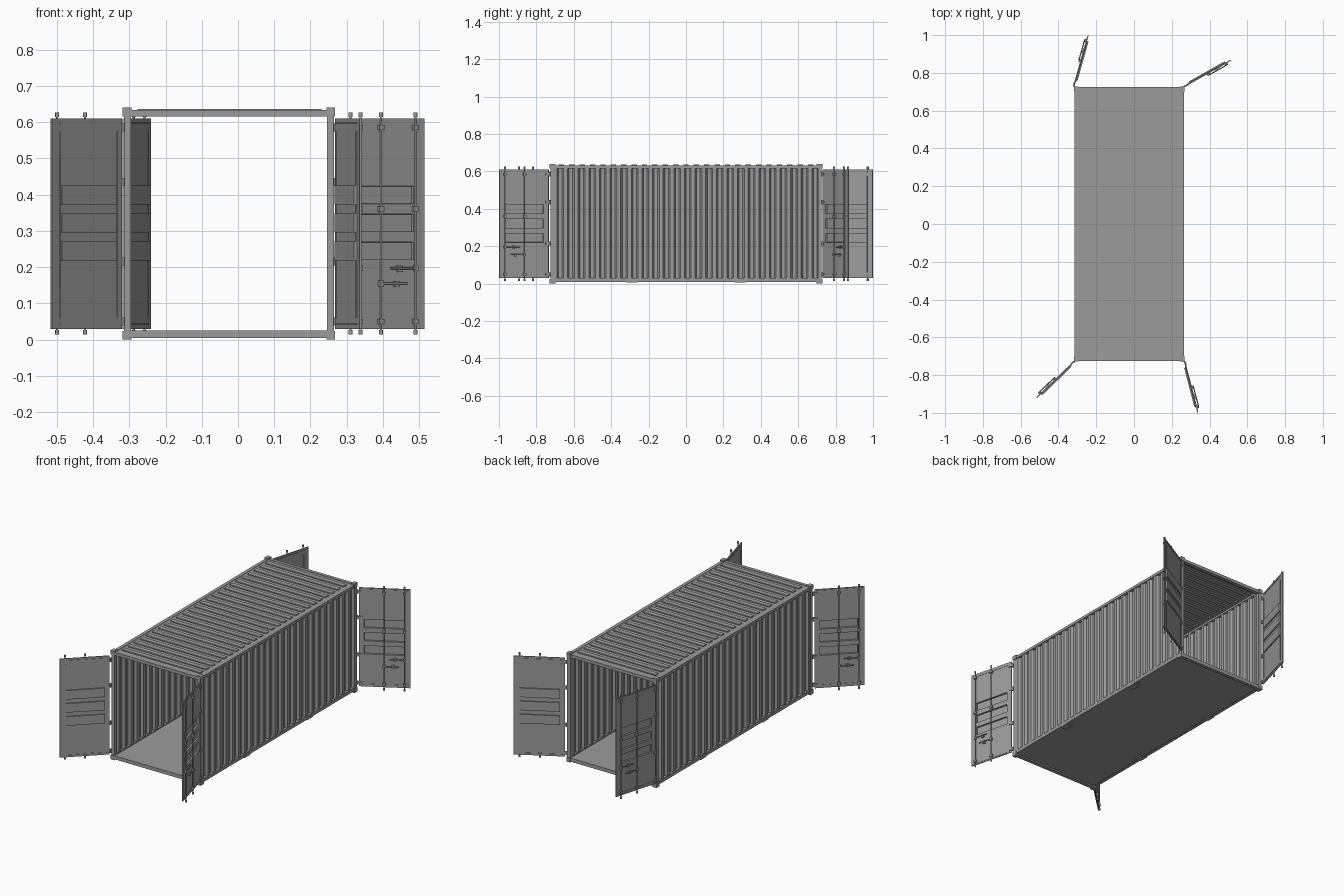
import bpy, bmesh, math
from mathutils import Matrix, Vector

cube = bpy.data.objects.get("Cube")
if cube:
    bpy.data.objects.remove(cube, do_unlink=True)

STEEL = (0.33, 0.33, 0.33, 1)
steel = bpy.data.materials.new("grey_steel")
steel.use_nodes = True
steel.diffuse_color = STEEL
bsdf = steel.node_tree.nodes["Principled BSDF"]
bsdf.inputs["Base Color"].default_value = STEEL
bsdf.inputs["Roughness"].default_value = 0.6

LEFT, RIGHT = -0.315, 0.265      # body limits in x
MID = (LEFT + RIGHT) / 2
HALF = 0.725                     # body half length in y


def finish(name, bm, matrix=None, thick=0, smooth=False):
    if matrix:
        bm.transform(matrix)
    bmesh.ops.recalc_face_normals(bm, faces=bm.faces)
    mesh = bpy.data.meshes.new(name)
    bm.to_mesh(mesh)
    bm.free()
    mesh.materials.append(steel)
    obj = bpy.data.objects.new(name, mesh)
    bpy.context.collection.objects.link(obj)
    if thick:
        mod = obj.modifiers.new("thickness", "SOLIDIFY")
        mod.thickness = thick
        mod.offset = 0
    if smooth:
        bpy.ops.object.select_all(action="DESELECT")
        obj.select_set(True)
        bpy.context.view_layer.objects.active = obj
        bpy.ops.object.shade_smooth_by_angle(angle=math.radians(40))
    return obj


def box(bm, a, b, c):
    """Box between the limit pairs a, b and c on the three axes."""
    size = [p[1] - p[0] for p in (a, b, c)]
    centre = [(p[1] + p[0]) / 2 for p in (a, b, c)]
    m = Matrix.Translation(centre) @ Matrix.Diagonal((*size, 1))
    bmesh.ops.create_cube(bm, size=1, matrix=m)


def rod(bm, start, end, radius, sides=10):
    start, end = Vector(start), Vector(end)
    turn = (end - start).to_track_quat("Z", "Y").to_matrix().to_4x4()
    bmesh.ops.create_cone(bm, cap_ends=True, segments=sides, radius1=radius, radius2=radius,
                          depth=(end - start).length,
                          matrix=Matrix.Translation((start + end) / 2) @ turn)


def pressed_sheet(name, us, vs, inset, push, matrix, thick):
    """Flat sheet; every odd cell of the middle column is pressed out."""
    bm = bmesh.new()
    grid = [[bm.verts.new((u, v, 0)) for v in vs] for u in us]
    cells = []
    for i in range(len(us) - 1):
        for j in range(len(vs) - 1):
            f = bm.faces.new((grid[i][j], grid[i + 1][j], grid[i + 1][j + 1], grid[i][j + 1]))
            if i == 1 and j % 2:
                cells.append(f)
    bmesh.ops.inset_individual(bm, faces=cells, thickness=inset)
    bmesh.ops.translate(bm, verts=list({v for f in cells for v in f.verts}), vec=(0, 0, push))
    return finish(name, bm, matrix, thick)


# Roof with raised cross ribs
pitch, ribs = 0.0555, 25
edges = [-HALF]
for k in range(ribs):
    y = (k - (ribs - 1) / 2) * pitch
    edges += [y - pitch / 4, y + pitch / 4]
edges.append(HALF)
pressed_sheet("roof", [LEFT + 0.005, -0.277, 0.23, RIGHT - 0.005], edges, 0.004, 0.006,
              Matrix.Translation((0, 0, 0.63)), 0.002)

# Corrugated side walls
waves = 25
step = 2 * (HALF - 0.015) / waves
for side, name in ((-1, "right_wall"), (1, "left_wall")):
    bm = bmesh.new()
    outer = RIGHT - 0.004 if side > 0 else LEFT + 0.004
    rows = []
    for k in range(waves):
        for t, depth in ((0, 0), (0.34, 0), (0.5, 1), (0.84, 1)):
            x, y = outer - side * depth * 0.013, -HALF + 0.015 + (k + t) * step
            rows.append([bm.verts.new((x, y, z)) for z in (0.022, 0.622)])
    rows.append([bm.verts.new((outer, HALF - 0.015, z)) for z in (0.022, 0.622)])
    for p, q in zip(rows, rows[1:]):
        bm.faces.new((p[0], q[0], q[1], p[1]))
    finish(name, bm, thick=0.002)

# Floor
bm = bmesh.new()
box(bm, (LEFT + 0.01, RIGHT - 0.01), (-HALF + 0.005, HALF - 0.005), (0.012, 0.024))
finish("floor", bm)

# Frame: rails, sills, headers, posts and corner castings
rails, ends, posts, corners, pockets = (bmesh.new() for _ in range(5))
for sx in (-1, 1):
    face = MID + sx * 0.29
    span = sorted((face, face - sx * 0.02))
    for z in ((0.01, 0.03), (0.617, 0.633)):
        box(rails, span, (-HALF + 0.01, HALF - 0.01), z)
    for sy in (-1, 1):
        end = sorted((sy * HALF, sy * (HALF - 0.02)))
        box(posts, span, end, (0.01, 0.63))
        cast_x = sorted((face + sx * 0.003, face - sx * 0.021))
        cast_y = sorted((sy * (HALF + 0.004), sy * (HALF - 0.026)))
        for z in ((0, 0.024), (0.616, 0.64)):
            box(corners, cast_x, cast_y, z)
        # Fork pockets under the side rails
        y = sy * 0.29
        box(pockets, sorted((face + sx * 0.001, face - sx * 0.04)), (y - 0.027, y + 0.027), (0.006, 0.022))
for sy in (-1, 1):
    end = sorted((sy * HALF, sy * (HALF - 0.02)))
    box(ends, (LEFT + 0.01, RIGHT - 0.01), end, (0.004, 0.025))
    box(ends, (LEFT + 0.01, RIGHT - 0.01), end, (0.615, 0.633))
for name, bm in (("side_rails", rails), ("end_sills_and_headers", ends), ("corner_posts", posts),
                 ("corner_castings", corners), ("fork_pockets", pockets)):
    finish(name, bm)


def door(name, hinge, tip, hand):
    """Open door; local axes are width, height and outward normal."""
    hinge, tip = Vector((*hinge, 0)), Vector((*tip, 0))
    width = (tip - hinge).length
    u = (tip - hinge).normalized()
    n = Vector((-u.y, u.x, 0)) * hand
    m = Matrix((u, (0, 0, 1), n)).transposed().to_4x4()
    m.translation = hinge

    # Panel with three ribs pressed inward
    pressed_sheet(name + "_panel", [0.006, width * 0.12, width * 0.88, width],
                  [0.03, 0.22, 0.27, 0.297, 0.347, 0.374, 0.424, 0.61],
                  0.013, -0.009, m, 0.005)

    # Gasket strips on the inside, edge lips on the outside
    bm = bmesh.new()
    for a in (0.02, width - 0.034):
        box(bm, (a, a + 0.004), (0.06, 0.575), (-0.005, -0.001))
    for b in (0.04, 0.595):
        box(bm, (0.02, width - 0.03), (b, b + 0.004), (-0.005, -0.001))
        box(bm, (0.015, width - 0.01), (b - 0.004, b + 0.008), (0.001, 0.004))
    finish(name + "_seals", bm)

    # Lock rods with end cams and guide brackets
    bm = bmesh.new()
    bars = (width * 0.5, width * 0.89)
    for a in bars:
        rod(bm, (a, 0.017, 0.008), (a, 0.625, 0.008), 0.003)
        for b in (0.02, 0.62):
            rod(bm, (a, b - 0.006, 0.008), (a, b + 0.006, 0.008), 0.0055)
        for b in (0.05, 0.36, 0.585):
            box(bm, (a - 0.008, a + 0.008), (b - 0.007, b + 0.007), (0.002, 0.013))
    # Handles
    for a, b, way in ((bars[0], 0.155, 1), (bars[1], 0.197, -1)):
        box(bm, (a - 0.006, a + 0.006), (b - 0.008, b + 0.008), (0.003, 0.014))
        rod(bm, (a, b, 0.012), (a + way * 0.08, b, 0.012), 0.003)
        c = a + way * 0.05
        box(bm, (c - 0.008, c + 0.008), (b - 0.01, b + 0.007), (0.002, 0.011))
    finish(name + "_lock_rods", bm, m, smooth=True)

    # Hinges
    bm = bmesh.new()
    for b in (0.05, 0.215, 0.435, 0.585):
        rod(bm, (0, b - 0.011, 0), (0, b + 0.011, 0), 0.005)
        box(bm, (0, 0.022), (b - 0.007, b + 0.007), (-0.001, 0.006))
    finish(name + "_hinges", bm, m, smooth=True)
    # Bring the seals into place with the panel
    bpy.data.objects[name + "_seals"].data.transform(m)
    if m.determinant() < 0:
        bpy.data.objects[name + "_seals"].data.flip_normals()


door("front_right_door", (LEFT - 0.003, -0.73), (-0.515, -0.92), -1)
door("front_left_door", (RIGHT + 0.003, -0.73), (0.338, -0.999), 1)
door("back_right_door", (LEFT - 0.003, 0.73), (-0.242, 0.999), 1)
door("back_left_door", (RIGHT + 0.003, 0.73), (0.513, 0.868), -1)
